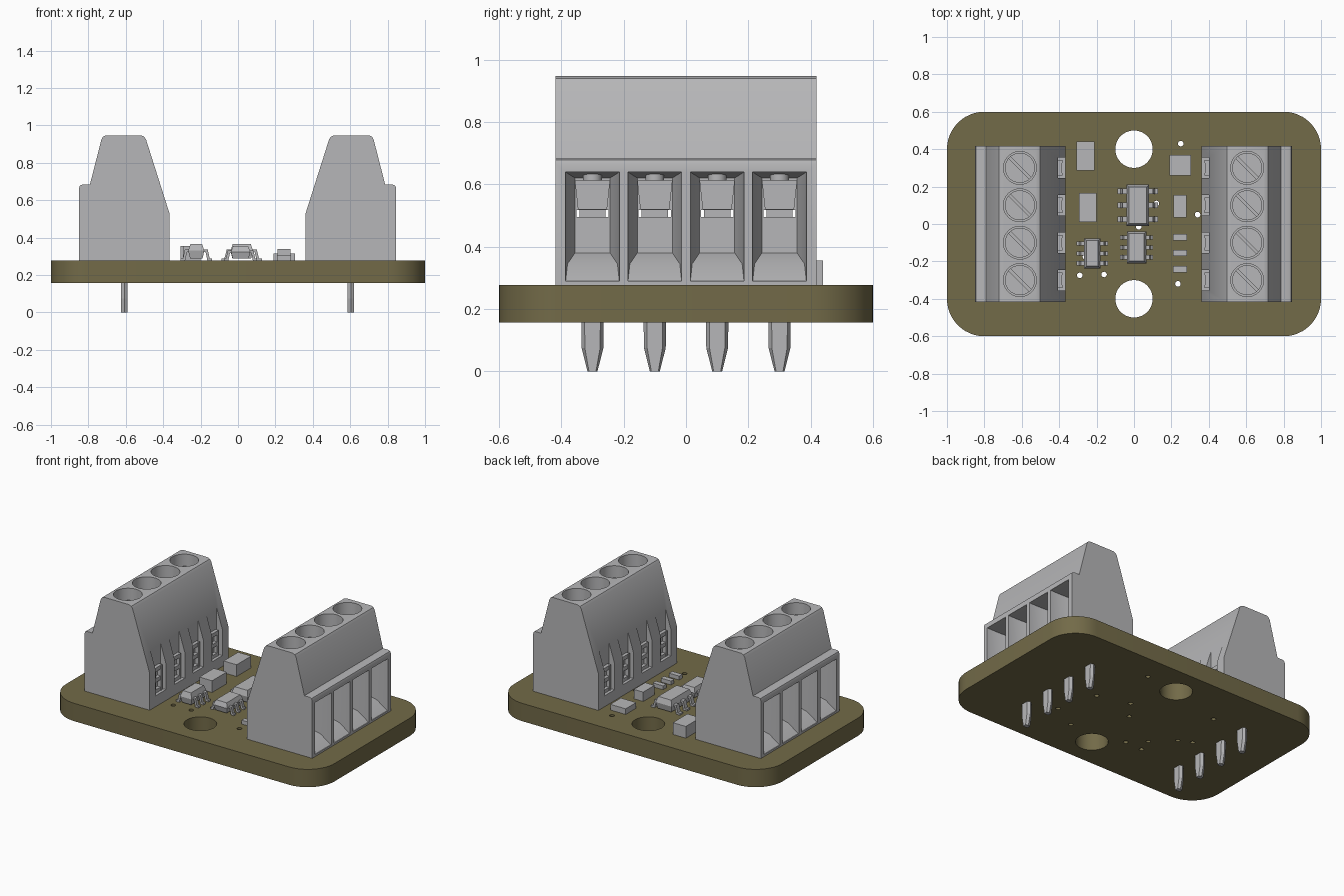
import bpy, bmesh, math
from mathutils import Matrix, Vector

cube = bpy.data.objects.get("Cube")
if cube:
    bpy.data.objects.remove(cube)


def material(name, rgb):
    m = bpy.data.materials.new(name)
    m.use_nodes = True
    m.diffuse_color = (*rgb, 1)
    m.node_tree.nodes["Principled BSDF"].inputs["Base Color"].default_value = (*rgb, 1)
    return m


OLIVE = material("olive board", (0.17, 0.145, 0.065))
GREY = material("light grey", (0.47, 0.47, 0.48))


def loft(bm, rings):
    """Skin between closed rings of points and cap both ends."""
    loops = [[bm.verts.new(p) for p in ring] for ring in rings]
    n = len(loops[0])
    faces = [bm.faces.new(loops[0]), bm.faces.new(loops[-1])]
    for a, b in zip(loops, loops[1:]):
        faces += [bm.faces.new((a[i], a[(i + 1) % n], b[(i + 1) % n], b[i])) for i in range(n)]
    bmesh.ops.recalc_face_normals(bm, faces=faces)


def box(bm, x0, x1, y0, y1, z0, z1):
    rect = [(x0, y0), (x1, y0), (x1, y1), (x0, y1)]
    loft(bm, [[(x, y, z) for x, y in rect] for z in (z0, z1)])


def cylinder(bm, x, y, r, z0, z1, n=40):
    ring = [(x + r * math.cos(math.tau * i / n), y + r * math.sin(math.tau * i / n)) for i in range(n)]
    loft(bm, [[(a, b, z) for a, b in ring] for z in (z0, z1)])


def finish(bm, name, mat=GREY, smooth=True):
    mesh = bpy.data.meshes.new(name)
    bm.to_mesh(mesh)
    bm.free()
    mesh.materials.append(mat)
    ob = bpy.data.objects.new(name, mesh)
    bpy.context.collection.objects.link(ob)
    if smooth:
        shade(ob)
    return ob


def select(ob):
    bpy.ops.object.select_all(action="DESELECT")
    ob.select_set(True)
    bpy.context.view_layer.objects.active = ob


def shade(ob):
    select(ob)
    bpy.ops.object.shade_smooth_by_angle(angle=math.radians(25))


def cut(ob, bm):
    """Subtract the shapes in bm from the object."""
    cutter = finish(bm, "cutter", ob.data.materials[0], False)
    cutter.hide_render = True
    mod = ob.modifiers.new("cut", "BOOLEAN")
    mod.operation, mod.solver, mod.object = "DIFFERENCE", "EXACT", cutter
    select(ob)
    bpy.ops.object.modifier_apply(modifier=mod.name)
    bpy.data.objects.remove(cutter)


# Circuit board with rounded corners, mounting holes and vias
BASE, TOP = 0.157, 0.277
outline = []
for k, (sx, sy) in enumerate([(1, 1), (-1, 1), (-1, -1), (1, -1)]):
    for i in range(13):
        a = math.pi / 2 * (k + i / 12)
        outline.append((sx * 0.8 + 0.2 * math.cos(a), sy * 0.4 + 0.2 * math.sin(a)))
bm = bmesh.new()
loft(bm, [[(x, y, z) for x, y in outline] for z in (BASE, TOP)])
board = finish(bm, "circuit_board", OLIVE, False)
holes = bmesh.new()
for y in (-0.4, 0.4):
    cylinder(holes, 0, y, 0.1, 0.1, 0.3, 48)
vias = [(0.25, 0.43), (0.34, 0.05), (-0.29, -0.275), (-0.16, -0.27), (0.235, -0.32), (0.025, -0.015),
        (-0.39, 0.29), (-0.475, -0.01), (-0.39, -0.05), (-0.26, -0.175), (0.42, -0.22), (0.12, 0.11)]
for x, y in vias:
    cylinder(holes, x, y, 0.015, 0.1, 0.3, 16)
cut(board, holes)
shade(board)

# Terminal block housing
ROWS = (-0.3, -0.1, 0.1, 0.3)
profile = [(0.36, TOP), (0.36, 0.525), (0.487, 0.925), (0.497, 0.94), (0.515, 0.947), (0.7, 0.947),
           (0.716, 0.94), (0.725, 0.925), (0.787, 0.683), (0.828, 0.683), (0.84, 0.678), (0.845, 0.665), (0.845, TOP)]
bm = bmesh.new()
loft(bm, [[(x, y, z) for x, z in profile] for y in (-0.418, 0.418)])
housing = finish(bm, "terminal_housing", GREY, False)

# Wire entries, screw wells, rear notches and see-through slits
entries, clamps, wells, notches, slits = (bmesh.new() for _ in range(5))
for y in ROWS:
    rings = []
    for x, w, lo, hi in [(0.87, 0.086, 0.29, 0.64), (0.84, 0.086, 0.29, 0.64),
                         (0.77, 0.08, 0.345, 0.635), (0.69, 0.056, 0.38, 0.62)]:
        rings.append([(x, y - w, lo), (x, y + w, lo), (x, y + w, hi), (x, y - w, hi)])
    loft(entries, rings)
    loft(clamps, [[(x, y - 0.045, 0.52), (x, y + 0.045, 0.52), (x, y + 0.055, 0.612), (x, y - 0.055, 0.612)]
                  for x in (0.64, 0.72)])
    cylinder(wells, 0.605, y, 0.088, 0.82, 1.0)
    box(notches, 0.3, 0.402, y - 0.055, y + 0.055, 0.35, 0.7)
    box(slits, 0.39, 0.72, y - 0.052, y + 0.052, 0.495, 0.518)
for cutter in (entries, clamps, wells, notches, slits):
    cut(housing, cutter)
shade(housing)

# Slotted screw heads
bm = bmesh.new()
for y in ROWS:
    cylinder(bm, 0.605, y, 0.08, 0.81, 0.87)
screws = finish(bm, "terminal_screws", GREY, False)
grooves = bmesh.new()
for y in ROWS:
    groove = bmesh.ops.create_cube(grooves, size=1)["verts"]
    place = Matrix.Translation((0.605, y, 0.87)) @ Matrix.Rotation(-math.pi / 4, 4, "Z")
    bmesh.ops.transform(grooves, matrix=place @ Matrix.Diagonal((0.3, 0.014, 0.04, 1)), verts=groove)
cut(screws, grooves)
shade(screws)

# Screw tips, rear contact frames and solder pins
tips, frames, pins = (bmesh.new() for _ in range(3))
for y in ROWS:
    cylinder(tips, 0.73, y, 0.03, 0.612, 0.645, 24)
    for side in (-1, 1):
        box(frames, 0.378, 0.405, y + side * 0.034 - 0.008, y + side * 0.034 + 0.008, 0.35, 0.52)
    for z in (0.36, 0.435, 0.507):
        box(frames, 0.38, 0.405, y - 0.034, y + 0.034, z - 0.013, z + 0.013)
    loft(pins, [[(0.603 + a * 0.018, y + b * w, z) for a, b in
                 [(-1, -0.7), (0, -1), (1, -0.7), (1, 0.7), (0, 1), (-1, 0.7)]]
                for w, z in [(0.036, 0.17), (0.035, 0.075), (0.016, 0)]])
parts = [housing, screws, finish(tips, "screw_tips"), finish(frames, "contact_frames", GREY, False),
         finish(pins, "solder_pins", GREY, False)]

# Opposite terminal, turned half round
for ob in parts:
    twin = ob.copy()
    twin.name = "left_" + ob.name
    ob.name = "right_" + ob.name
    twin.rotation_euler.z = math.pi
    twin.location.x = -0.005
    ob.location.x = 0
    bpy.context.collection.objects.link(twin)

# Plain surface-mount blocks: x range, y range, top
blocks = [("capacitor", -0.307, -0.21, 0.285, 0.44, 0.356), ("capacitor", -0.295, -0.2, 0.01, 0.165, 0.356),
          ("capacitor", 0.19, 0.305, 0.258, 0.37, 0.315), ("diode", 0.21, 0.28, 0.035, 0.155, 0.34)]
blocks += [("resistor", 0.208, 0.284, y - 0.017, y + 0.017, 0.303) for y in (-0.07, -0.155, -0.242)]
for name, x0, x1, y0, y1, top in blocks:
    bm = bmesh.new()
    box(bm, x0, x1, y0, y1, TOP - 0.002, top)
    finish(bm, name, GREY, False)


# Six-lead chips with tapered bodies and gull-wing leads
def chip(name, cx, cy, hw, hl, reach, pitch, lead, top):
    bm = bmesh.new()
    mid = (TOP + top) / 2 + 0.008
    rings = []
    for inset, z in [(0.01, TOP + 0.01), (0, mid), (0.012, top)]:
        a, b = hw - inset, hl - inset
        rings.append([(cx - a, cy - b, z), (cx + a, cy - b, z), (cx + a, cy + b, z), (cx - a, cy + b, z)])
    loft(bm, rings)
    finish(bm, name + "_body", GREY, False)
    bm = bmesh.new()
    t, span = 0.006, reach - hw
    path = [(hw - 0.005, mid), (hw + span * 0.3, mid), (hw + span * 0.55, TOP + t), (reach, TOP + t)]
    shape = [(x + t * (0 < i < 3), z + t) for i, (x, z) in enumerate(path)]
    shape += [(x - t * (0 < i < 3), z - t) for i, (x, z) in reversed(list(enumerate(path)))]
    for side in (-1, 1):
        for k in (-1, 0, 1):
            loft(bm, [[(cx + side * x, cy + k * pitch + e, z) for x, z in shape] for e in (-lead / 2, lead / 2)])
    finish(bm, name + "_leads", GREY, False)


chip("large_chip", 0.02, 0.1, 0.06, 0.11, 0.108, 0.075, 0.03, 0.366)
chip("middle_chip", 0.014, -0.125, 0.052, 0.085, 0.088, 0.053, 0.022, 0.355)
chip("small_chip", -0.223, -0.157, 0.043, 0.08, 0.084, 0.053, 0.022, 0.366)
